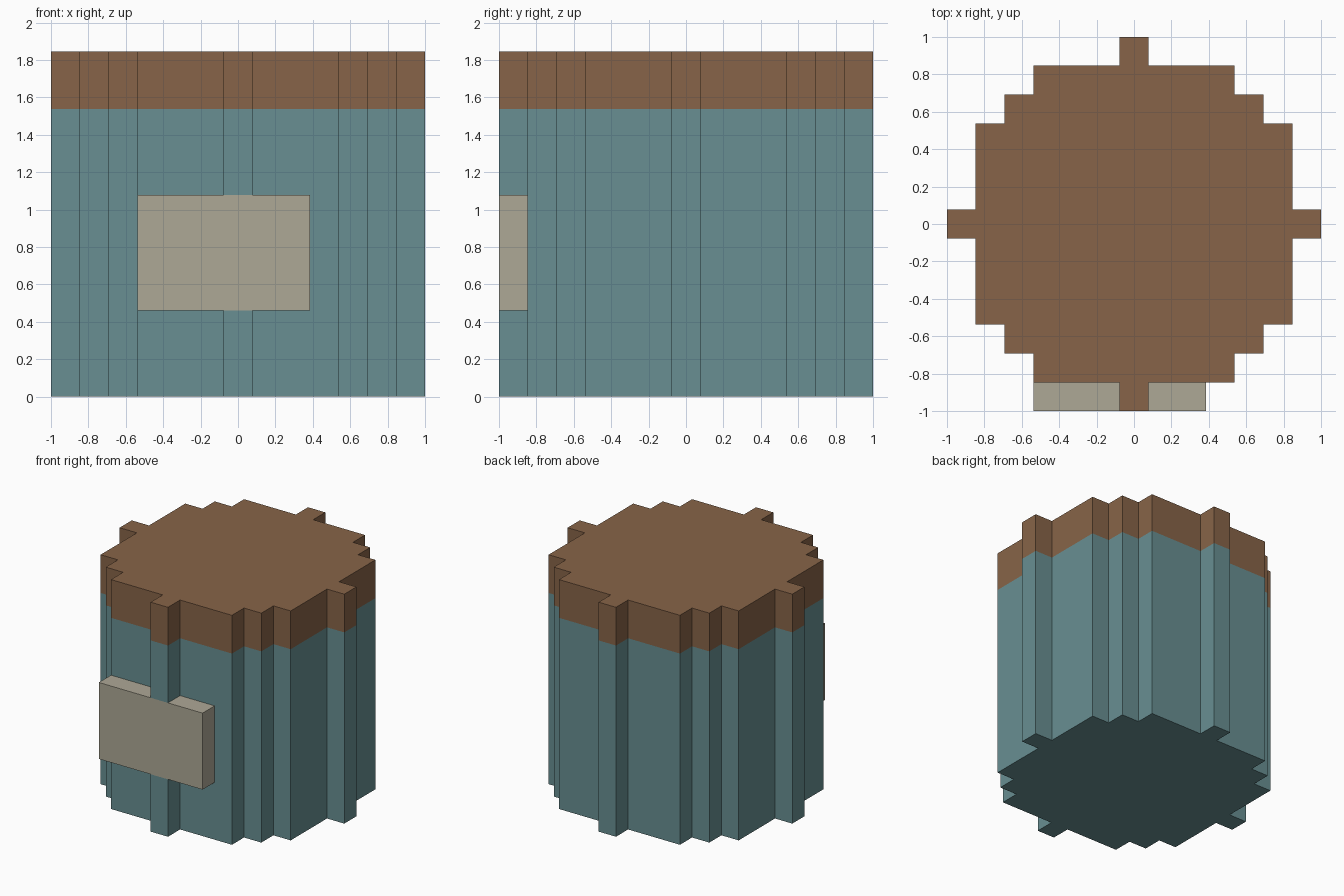
import bpy, bmesh

if "Cube" in bpy.data.objects:
    bpy.data.objects.remove(bpy.data.objects["Cube"])

U = 2 / 13  # one block of the grid


def material(name, rgb):
    # on-screen 0-255 colour to Blender's linear colour
    mat = bpy.data.materials.new(name)
    mat.diffuse_color = [((c / 255 + 0.055) / 1.055) ** 2.4 for c in rgb] + [1]
    mat.use_nodes = True
    mat.node_tree.nodes["Principled BSDF"].inputs["Base Color"].default_value = mat.diffuse_color
    return mat


def prism(name, outline, z0, z1, mat):
    # extrude a flat outline, given in blocks, from z0 to z1
    bm = bmesh.new()
    base = bm.faces.new([bm.verts.new((x * U, y * U, z0 * U)) for x, y in outline])
    top = bmesh.ops.extrude_face_region(bm, geom=[base], use_keep_orig=True)["geom"]
    verts = [v for v in top if isinstance(v, bmesh.types.BMVert)]
    bmesh.ops.translate(bm, verts=verts, vec=(0, 0, (z1 - z0) * U))
    bmesh.ops.recalc_face_normals(bm, faces=bm.faces)
    mesh = bpy.data.meshes.new(name)
    bm.to_mesh(mesh)
    bm.free()
    mesh.materials.append(mat)
    obj = bpy.data.objects.new(name, mesh)
    bpy.context.collection.objects.link(obj)
    return obj


def rect(x0, x1, y0, y1):
    return [(x0, y0), (x1, y0), (x1, y1), (x0, y1)]


teal = material("teal", (104, 143, 146))
brown = material("brown", (135, 100, 72))
cream = material("cream", (174, 168, 150))

# Stepped round outline: one quarter turned four times
quarter = [(6.5, -0.5), (6.5, 0.5), (5.5, 0.5), (5.5, 3.5), (4.5, 3.5),
           (4.5, 4.5), (3.5, 4.5), (3.5, 5.5), (0.5, 5.5)]
outline = []
points = quarter
for _ in range(4):
    outline += points
    points = [(-y, x) for x, y in points]

# Body leaves out the front rib, which the label interrupts
body_outline = [p for p in outline if p[1] > -6 and p not in ((-0.5, -5.5), (0.5, -5.5))]
prism("body", body_outline, 0, 10, teal)
prism("lower_front_rib", rect(-0.5, 0.5, -6.5, -5.5), 0, 3, teal)
prism("upper_front_rib", rect(-0.5, 0.5, -6.5, -5.5), 7, 10, teal)

# Lid band and front label
prism("lid", outline, 10, 12, brown)
prism("label", rect(-3.5, 2.5, -6.5, -5.5), 3, 7, cream)
